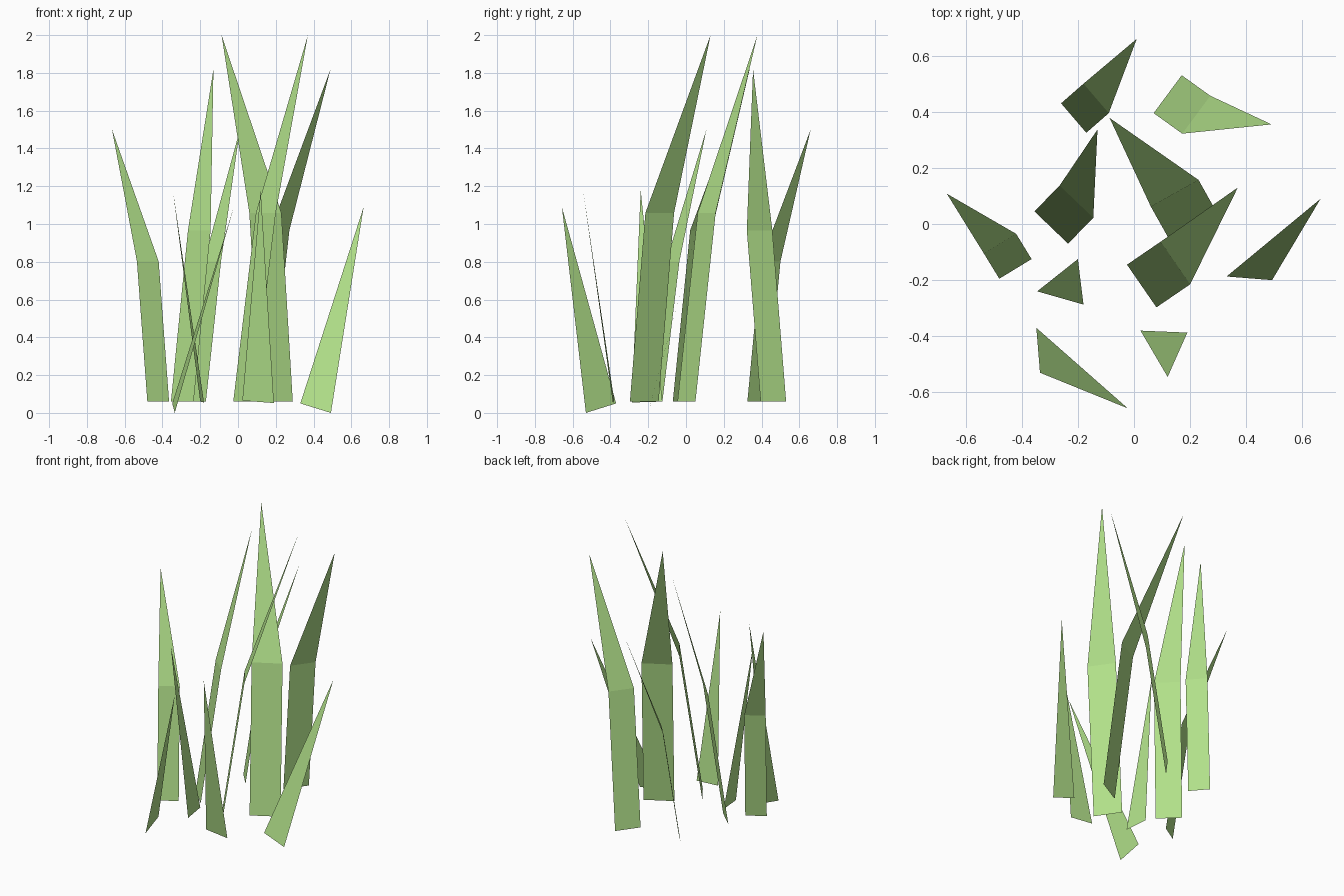
import bpy

green = bpy.data.materials.new("grass green")
green.diffuse_color = (0.445, 0.753, 0.255, 1)


def make_blade(name, verts, faces):
    me = bpy.data.meshes.new(name)
    me.from_pydata(verts, [], faces)
    me.materials.append(green)
    bpy.context.collection.objects.link(bpy.data.objects.new(name, me))


def tall_blade(name, a, b, lean, tip):
    """Rectangle rising from base edge a-b, leaning over, then a bent point."""
    z0 = 0.06
    zm = z0 + 0.515 * (tip[2] - z0)
    mid = [(p[0] + lean[0], p[1] + lean[1], zm) for p in (a, b)]
    make_blade(name, [(*a, z0), (*b, z0), mid[1], mid[0], tip],
               [(0, 1, 2, 3), (3, 2, 4)])


# Tall bent blades: base corners, lean of the lower half, tip
tall = [
    ("left", (-0.48, -0.195), (-0.365, -0.125), (-0.055, 0.09), (-0.667, 0.108, 1.5)),
    ("back_left", (-0.26, 0.43), (-0.17, 0.325), (0.08, 0.07), (0.01, 0.66, 1.5)),
    ("back_right", (0.17, 0.53), (0.07, 0.395), (0.102, -0.073), (0.49, 0.355, 1.82)),
    ("mid_left", (-0.355, 0.045), (-0.235, -0.07), (0.09, 0.092), (-0.13, 0.337, 1.82)),
    ("centre_back", (0.12, -0.045), (0.29, 0.05), (-0.06, 0.107), (-0.087, 0.378, 2.0)),
    ("centre_front", (-0.025, -0.145), (0.08, -0.297), (0.12, 0.082), (0.37, 0.13, 2.0)),
]
for name, a, b, lean, tip in tall:
    tall_blade(name + "_tall_blade", a, b, lean, tip)

# Short straight blades: single triangles
short = [
    ("inner_left", (-0.2, -0.125, 0.06), (-0.18, -0.287, 0.055), (-0.345, -0.24, 1.18)),
    ("front", (0.19, -0.387, 0.052), (0.023, -0.38, 0.065), (0.12, -0.545, 1.18)),
    ("front_left", (-0.335, -0.53, 0.0), (-0.348, -0.37, 0.05), (-0.022, -0.657, 1.09)),
    ("right", (0.33, -0.187, 0.05), (0.492, -0.2, 0.0), (0.665, 0.09, 1.09)),
]
for name, a, b, tip in short:
    make_blade(name + "_short_blade", [a, b, tip], [(0, 1, 2)])
